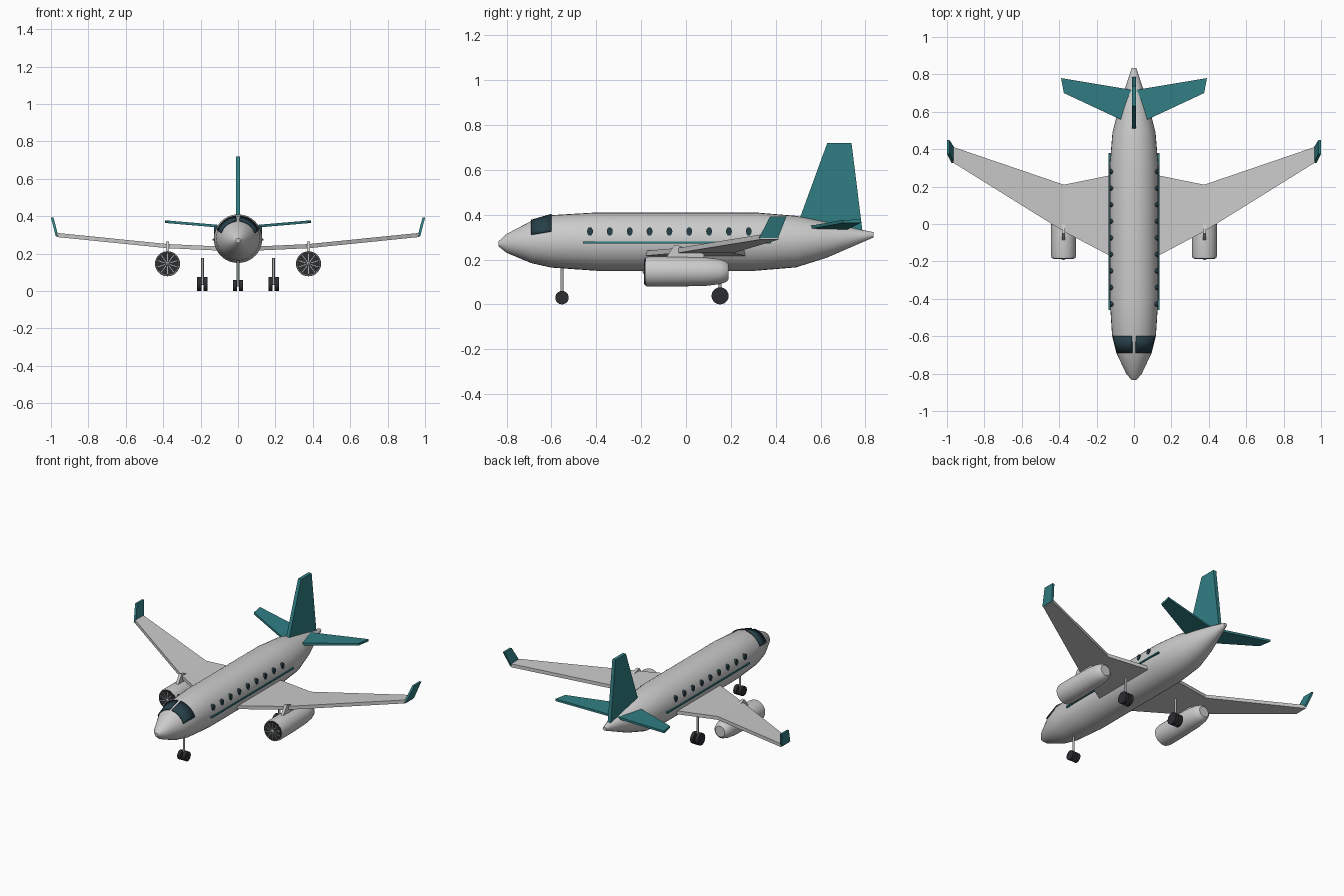
import bpy, bmesh, math
from mathutils import Vector, Matrix

if "Cube" in bpy.data.objects:
    bpy.data.objects.remove(bpy.data.objects["Cube"])


def material(name, rgb):
    m = bpy.data.materials.new(name)
    m.diffuse_color = (*rgb, 1)
    m.use_nodes = True
    m.node_tree.nodes["Principled BSDF"].inputs["Base Color"].default_value = m.diffuse_color
    return m


WHITE = material("white", (0.75, 0.75, 0.72))
GREY = material("wing_grey", (0.63, 0.64, 0.61))
METAL = material("metal", (0.4, 0.42, 0.42))
TEAL = material("teal", (0.03, 0.21, 0.23))
GLASS = material("glass", (0.02, 0.05, 0.065))
BLACK = material("rubber", (0.025, 0.026, 0.03))


def finish(name, bm, mat, mirror=False, smooth=False):
    bmesh.ops.recalc_face_normals(bm, faces=bm.faces[:])
    me = bpy.data.meshes.new(name)
    bm.to_mesh(me)
    bm.free()
    ob = bpy.data.objects.new(name, me)
    bpy.context.collection.objects.link(ob)
    me.materials.append(mat)
    if smooth:
        bpy.ops.object.select_all(action='DESELECT')
        ob.select_set(True)
        bpy.context.view_layer.objects.active = ob
        bpy.ops.object.shade_smooth_by_angle(angle=math.radians(35))
    if mirror:
        ob.modifiers.new("mirror", 'MIRROR')
    return ob


def loft(rings, closed=True, caps=True):
    """Skin a list of equal-length point rings."""
    bm = bmesh.new()
    vs = [[bm.verts.new(p) for p in r] for r in rings]
    n = len(vs[0])
    for a, b in zip(vs, vs[1:]):
        for i in range(n if closed else n - 1):
            j = (i + 1) % n
            bm.faces.new((a[i], a[j], b[j], b[i]))
    if caps:
        bm.faces.new(vs[0])
        bm.faces.new(vs[-1])
    return bm


def tube(stations, x=0, n=32):
    """Round body along y from (y, z centre, radius)."""
    return loft([[(x + r * math.cos(2 * math.pi * i / n), y, z + r * math.sin(2 * math.pi * i / n))
                  for i in range(n)] for y, z, r in stations])


def surface(name, spans, offset, mat, mirror=True):
    """Flat aerofoil slab; spans are (leading point, trailing point)."""
    o = Vector(offset)
    rings = []
    for lead, trail in spans:
        a, b = Vector(lead), Vector(trail)
        rings.append([a - o, b - o, b + o, a + o])
    return finish(name, loft(rings), mat, mirror)


def cylinder(bm, p, q, r, n=20):
    p, q = Vector(p), Vector(q)
    m = Matrix.Translation((p + q) / 2) @ (q - p).to_track_quat('Z', 'Y').to_matrix().to_4x4()
    bmesh.ops.create_cone(bm, cap_ends=True, segments=n, radius1=r, radius2=r,
                          depth=(q - p).length, matrix=m)


def box(bm, centre, size, rot=Matrix()):
    bmesh.ops.create_cube(bm, size=1, matrix=Matrix.Translation(centre) @ rot @ Matrix.Diagonal((*size, 1)))


# Fuselage
finish("fuselage", tube([(-0.835, 0.27, 0.012), (-0.80, 0.272, 0.042), (-0.69, 0.278, 0.094),
                         (-0.60, 0.281, 0.117), (-0.40, 0.28, 0.13), (0.31, 0.28, 0.13),
                         (0.49, 0.28, 0.115), (0.63, 0.288, 0.079), (0.835, 0.31, 0.012)]),
       WHITE, smooth=True)

# Windshield halves wrapped on the nose
rings = []
for y, z, r, low in [(-0.69, 0.278, 0.097, 20), (-0.60, 0.281, 0.12, 22)]:
    angles = [math.radians(low + (85 - low) * i / 8) for i in range(9)]
    rings.append([(r * math.cos(a), y, z + r * math.sin(a)) for a in angles])
shield = finish("windshield", loft(rings, closed=False, caps=False), GLASS, True, True)
solid = shield.modifiers.new("thickness", 'SOLIDIFY')
solid.thickness, solid.offset = 0.006, 0

# Cabin windows
bm = bmesh.new()
for i in range(9):
    m = (Matrix.Translation((0.117, -0.428 + i * 0.0885, 0.325)) @ Matrix.Diagonal((1, 0.013, 0.019, 1))
         @ Matrix.Rotation(math.pi / 2, 4, 'Y'))
    bmesh.ops.create_cone(bm, cap_ends=True, segments=16, radius1=1, radius2=1, depth=0.024, matrix=m)
finish("cabin_windows", bm, GLASS, True)

# Side stripe
bm = bmesh.new()
box(bm, (0.13, -0.04, 0.275), (0.012, 0.84, 0.009))
finish("side_stripe", bm, TEAL, True)

# Wings, winglets and tail
surface("wing", [((0.05, -0.212, 0.225), (0.05, 0.276, 0.225)),
                 ((0.375, -0.04, 0.24), (0.375, 0.21, 0.24)),
                 ((0.97, 0.33, 0.30), (0.97, 0.413, 0.30))], (0, 0, 0.011), GREY)
surface("winglet", [((0.968, 0.325, 0.295), (0.968, 0.41, 0.295)),
                    ((0.993, 0.375, 0.392), (0.993, 0.448, 0.392))], (0.007, 0, 0), TEAL)
surface("tailplane", [((0.0, 0.525, 0.338), (0.0, 0.715, 0.338)),
                      ((0.375, 0.70, 0.37), (0.39, 0.78, 0.371))], (0, 0, 0.007), TEAL)
surface("tail_fin", [((0, 0.495, 0.35), (0, 0.787, 0.325)),
                     ((0, 0.63, 0.72), (0, 0.738, 0.72))], (0.011, 0, 0), TEAL, False)

# Engines
EX, EZ = 0.377, 0.146
finish("engine_nacelle", tube([(-0.176, EZ, 0.058), (-0.181, EZ, 0.064), (-0.165, EZ, 0.067),
                               (-0.06, EZ, 0.067), (0.09, EZ, 0.063), (0.15, EZ, 0.056),
                               (0.18, EZ, 0.046), (0.19, EZ, 0.034)], EX), WHITE, True, True)
bm = bmesh.new()
cylinder(bm, (EX, -0.15, EZ), (EX, -0.184, EZ), 0.059, 32)
finish("engine_intake", bm, BLACK, True)
bm = bmesh.new()
for i in range(10):
    rot = Matrix.Rotation(i * math.pi / 5, 4, 'Y')
    box(bm, Vector((EX, -0.184, EZ)) + rot @ Vector((0, 0, 0.033)), (0.004, 0.006, 0.044), rot)
finish("fan_blades", bm, METAL, True)
finish("fan_spinner", tube([(-0.18, EZ, 0.013), (-0.188, EZ, 0.01), (-0.193, EZ, 0.003)], EX, 16),
       METAL, True, True)

# Engine pylon
pylon = [(-0.10, 0.19), (-0.062, 0.25), (-0.05, 0.265), (-0.032, 0.262), (0.08, 0.225), (0.08, 0.19)]
finish("engine_pylon", loft([[(EX + s, y, z) for y, z in pylon] for s in (-0.009, 0.009)]), GREY, True)


# Landing gear
def gear(name, x, y, r, top, mirror):
    bm = bmesh.new()
    cylinder(bm, (x, y, r), (x, y, top), 0.007, 12)
    cylinder(bm, (x - 0.02, y, r), (x + 0.02, y, r), 0.006, 12)
    finish(name + "_strut", bm, METAL, mirror, True)
    bm = bmesh.new()
    for s in (-1, 1):
        cylinder(bm, (x + s * 0.006, y, r), (x + s * 0.028, y, r), r, 24)
    finish(name + "_wheels", bm, BLACK, mirror, True)


gear("nose_gear", 0, -0.553, 0.03, 0.18, False)
gear("main_gear", 0.19, 0.152, 0.038, 0.178, True)
